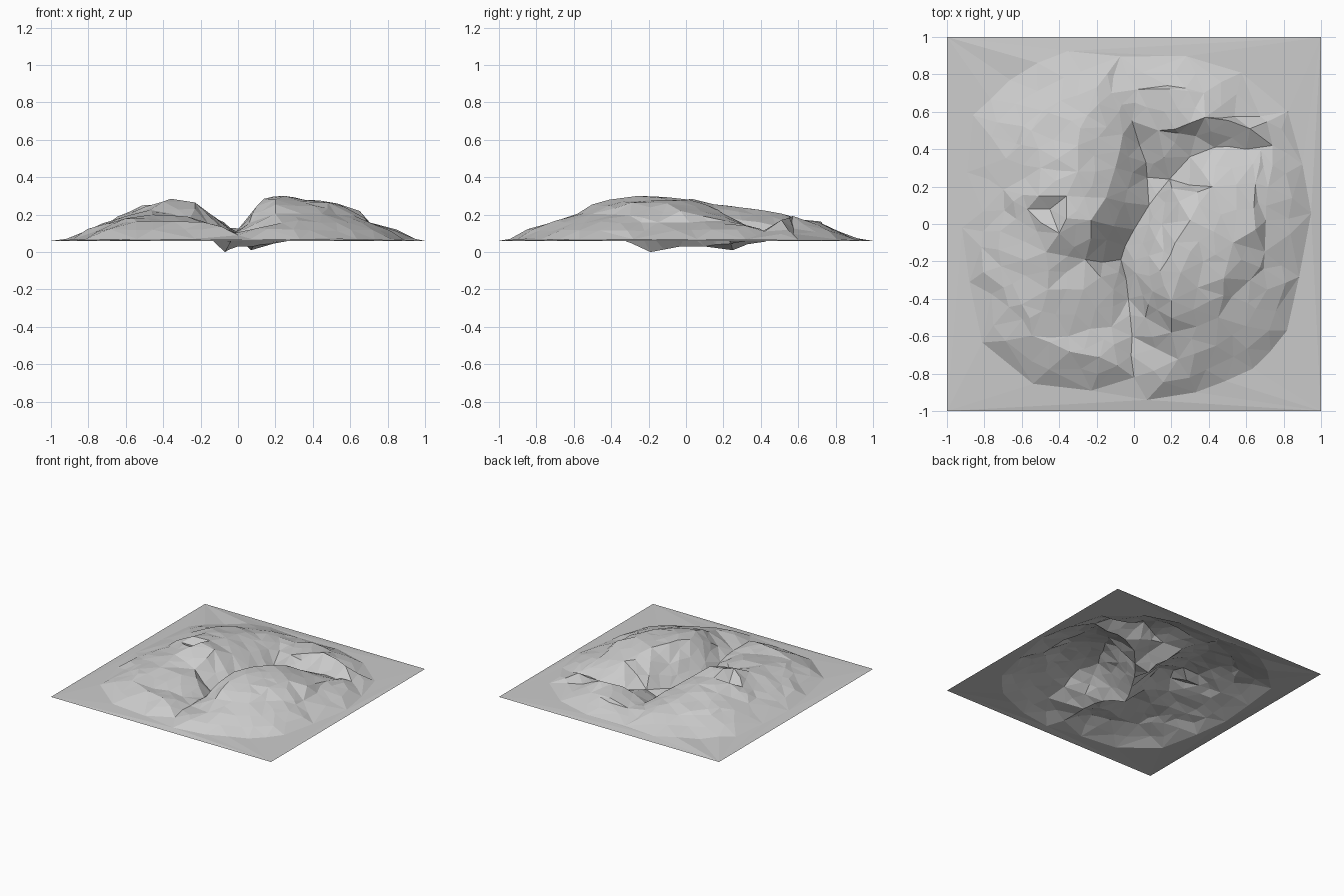
import bpy, bmesh, math, random
from mathutils import Vector
from mathutils.geometry import delaunay_2d_cdt

if "Cube" in bpy.data.objects:
    bpy.data.objects.remove(bpy.data.objects["Cube"])

random.seed(7)
BASE = 0.06

# Valley floors
valleys = [
    [(0, -.82, .09), (-.01, -.6, .1), (-.03, -.4, .085), (-.07, -.19, .0),
     (0, -.03, .03), (.08, .1, .03), (.07, .25, .01), (.03, .42, .055),
     (-.01, .55, .11), (.02, .72, .122)],
    [(.07, .25, .01), (.19, .24, .045), (.3, .36, .065), (.43, .41, .09),
     (.6, .4, .105), (.74, .42, .11)],
]
# Ridges and crests of the hills
ridges = [
    [(.06, -.5, .155), (.1, -.36, .245), (.14, -.25, .285), (.22, -.1, .293),
     (.3, .02, .28), (.24, .12, .225)],
    [(.2, -.41, .28), (.25, -.26, .30), (.37, -.2, .275)],
    [(.34, -.34, .27), (.48, -.29, .265), (.53, -.1, .26), (.42, .2, .205), (.65, .22, .165)],
    [(.13, .5, .135), (.3, .54, .18), (.38, .57, .193), (.62, .51, .172)],
    [(-.4, -.05, .27), (-.36, .03, .285), (-.23, .02, .265), (-.15, .14, .205),
     (-.1, .3, .17), (-.06, .48, .14)],
    [(-.36, .15, .255), (-.3, .28, .24), (-.3, .42, .222), (-.25, .58, .18)],
    [(-.5, .3, .225), (-.51, .15, .25), (-.57, .08, .21)],
    [(-.46, -.35, .2), (-.27, -.35, .19), (-.11, -.35, .135)],
]
# Single heights on slopes and hollows
spots = [(-.45, .08, .21), (-.26, -.19, .175), (-.47, -.15, .225), (-.35, -.6, .15),
         (-.12, -.55, .125), (.2, -.58, .205), (.45, -.5, .205), (.62, -.3, .195),
         (.65, -.03, .22), (.08, -.17, .185), (.15, 0, .175), (-.55, .5, .185),
         (-.12, .7, .138), (.33, .47, .105), (-.6, -.43, .18), (.18, .74, .135)]


def ring(radius, z, count, wobble):
    """Rounded-square ring around the hills, open where the valley leaves."""
    out = []
    for i in range(count):
        a = math.tau * (i + .3 * random.random()) / count
        c, s = math.cos(a), math.sin(a)
        r = radius / (abs(c) ** 3 + abs(s) ** 3) ** (1 / 3)
        r *= 1 + random.uniform(-wobble, wobble)
        x, y = r * c, r * s
        h = z + random.uniform(-.1, .1) * (z - BASE)
        if x > .5 and y > .25:
            h = BASE + (h - BASE) * .75
        if abs(x) > .14 or radius > .9:
            out.append((x, y, h))
    return out


points, edges = [], []


def add(p):
    if p not in points:
        points.append(p)
    return points.index(p)


for line in valleys + ridges:
    ids = [add(p) for p in line]
    edges += list(zip(ids, ids[1:]))
for p in spots + ring(.72, .155, 24, .03) + ring(.92, .07, 20, .03):
    add(p)
for p in [(-1, -1), (1, -1), (1, 1), (-1, 1)]:
    add((*p, BASE))

# Triangulate the survey points into a faceted ground
flat, _, faces, origin, _, _ = delaunay_2d_cdt(
    [Vector(p[:2]) for p in points], edges, [], 0, 1e-5)
bm = bmesh.new()
verts = [bm.verts.new((v.x, v.y, points[o[0]][2] if o else .15))
         for v, o in zip(flat, origin)]
for f in faces:
    bm.faces.new([verts[i] for i in f])

# Break up the large hill facets with small irregularities
surveyed = {v.co.to_tuple(4) for v in bm.verts}
long_edges = [e for e in bm.edges if e.calc_length() > .17
              and max(abs(c) for v in e.verts for c in v.co.xy) < .98
              and min(max(abs(v.co.x), abs(v.co.y)) for v in e.verts) < .8]
bmesh.ops.subdivide_edges(bm, edges=long_edges, cuts=1)
bmesh.ops.triangulate(bm, faces=bm.faces[:])
for v in bm.verts:
    if v.co.to_tuple(4) not in surveyed:
        v.co += Vector([random.uniform(-1, 1) * k for k in (.015, .015, .007)])
        v.co.z += .005
bmesh.ops.recalc_face_normals(bm, faces=bm.faces[:])
if sum(f.normal.z for f in bm.faces) < 0:
    bmesh.ops.reverse_faces(bm, faces=bm.faces[:])

mesh = bpy.data.meshes.new("hilly_ground")
bm.to_mesh(mesh)
bm.free()
bpy.context.collection.objects.link(bpy.data.objects.new("hilly_ground", mesh))
